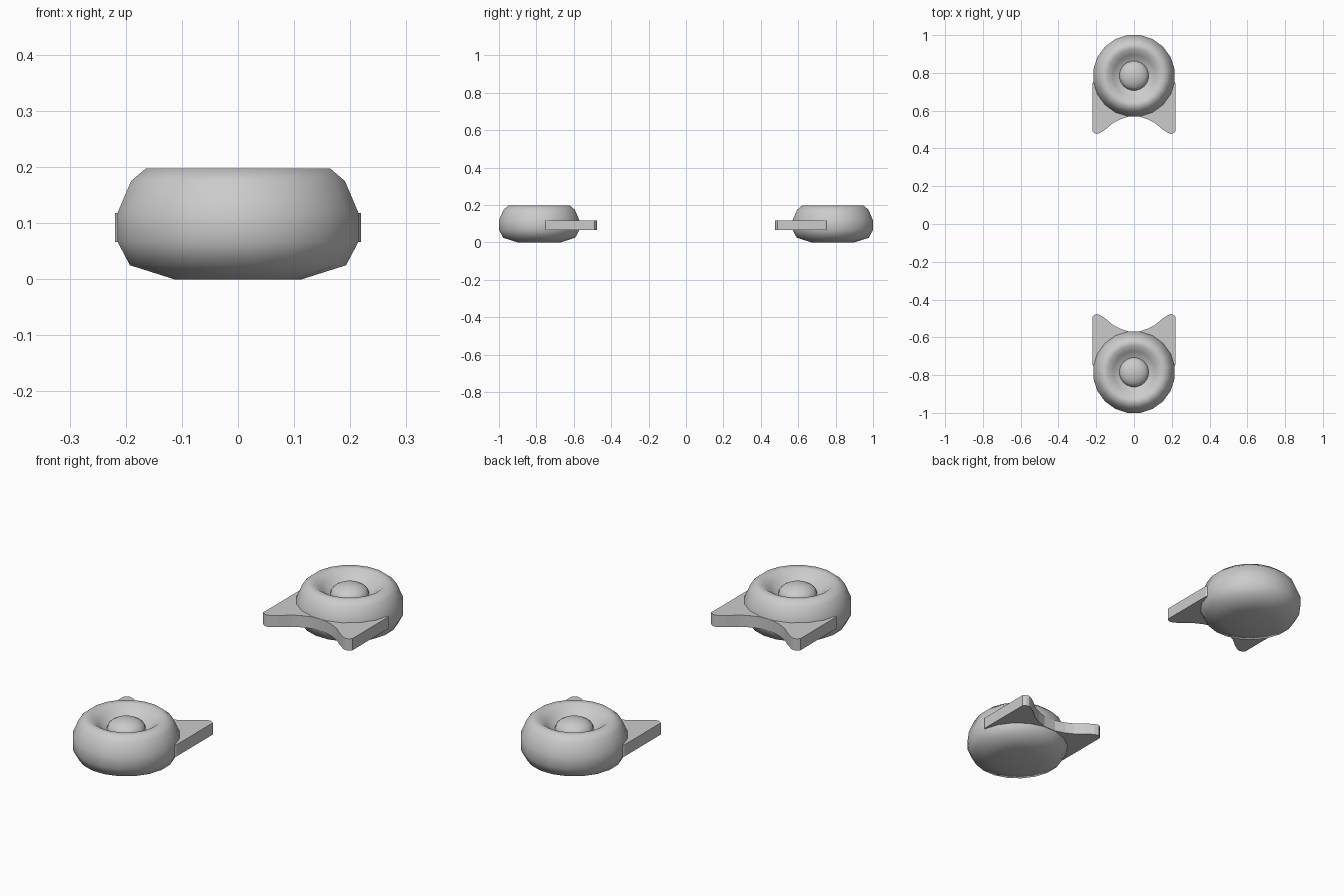
import bpy, bmesh, math

if "Cube" in bpy.data.objects:
    bpy.data.objects.remove(bpy.data.objects["Cube"])

SIDES = 20


def finish(bm, name, smooth):
    bmesh.ops.remove_doubles(bm, verts=bm.verts, dist=1e-5)
    bmesh.ops.recalc_face_normals(bm, faces=bm.faces)
    for f in bm.faces:
        f.smooth = smooth
    mesh = bpy.data.meshes.new(name)
    bm.to_mesh(mesh)
    bm.free()
    obj = bpy.data.objects.new(name, mesh)
    bpy.context.collection.objects.link(obj)
    return obj


def lathe(name, profile, cy):
    """Spin (radius, z) points around a vertical axis at y = cy."""
    bm = bmesh.new()
    rings = []
    for r, z in profile:
        ring = []
        for i in range(SIDES):
            a = 2 * math.pi * (i + 0.5) / SIDES
            ring.append(bm.verts.new((r * math.cos(a), cy + r * math.sin(a), z)))
        rings.append(ring)
    for lo, hi in zip(rings, rings[1:]):
        for i in range(SIDES):
            j = (i + 1) % SIDES
            bm.faces.new((lo[i], lo[j], hi[j], hi[i]))
    bm.faces.new(rings[0])
    bm.faces.new(rings[-1])
    return finish(bm, name, True)


def plate(name, outline, z0, z1):
    bm = bmesh.new()
    face = bm.faces.new([bm.verts.new((x, y, z0)) for x, y in outline])
    top = bmesh.ops.extrude_face_region(bm, geom=[face])["geom"]
    for v in top:
        if isinstance(v, bmesh.types.BMVert):
            v.co.z = z1
    return finish(bm, name, False)


# round body with a dished top, and the low dome in the dish
body = [(0.115, 0), (0.195, 0.025), (0.2175, 0.067), (0.2175, 0.118),
        (0.193, 0.175), (0.167, 0.197), (0.142, 0.195), (0.112, 0.172),
        (0.085, 0.150), (0.04, 0.140)]
dome = [(0.078, 0.135)] + [
    (0.078 * math.cos(t), 0.15 + 0.042 * math.sin(t))
    for t in [math.radians(d) for d in (0, 18, 36, 54, 72, 86)]]

# half outline of the two-pronged plate, from the inner notch round to the back
half = [(0.03, 0.568), (0.075, 0.553), (0.11, 0.535), (0.15, 0.502),
        (0.18, 0.482), (0.195, 0.477), (0.207, 0.48), (0.219, 0.49),
        (0.219, 0.745), (0.195, 0.785)]

for side, s in (("front", -1), ("back", 1)):
    cy = s * 0.785
    lathe(side + "_body", body, cy)
    lathe(side + "_dome", dome, cy)
    outline = [(x, s * y) for x, y in half]
    outline += [(-x, y) for x, y in reversed(outline)]
    plate(side + "_prongs", outline, 0.066, 0.118)
